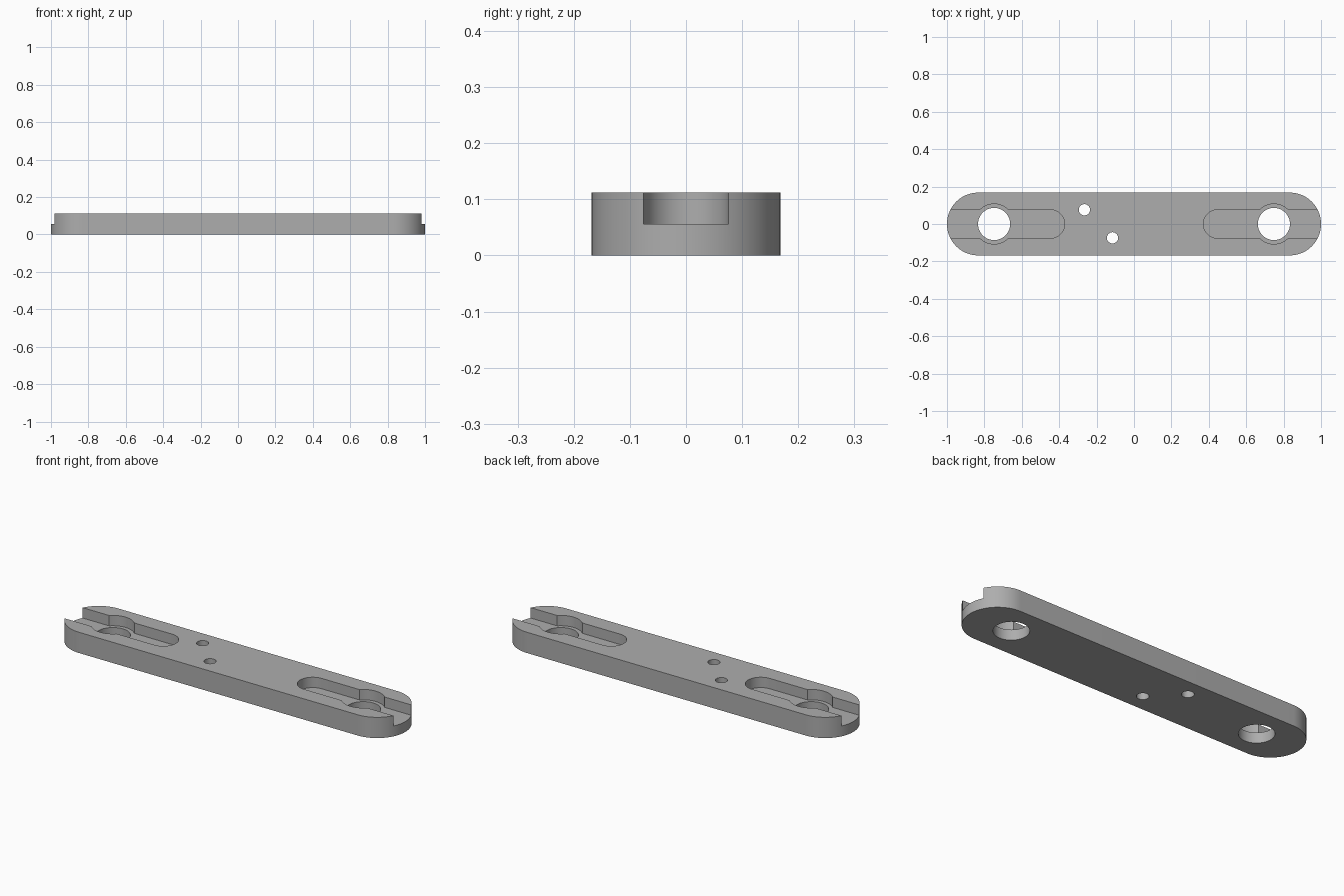
import bpy, bmesh, math

if "Cube" in bpy.data.objects:
    bpy.data.objects.remove(bpy.data.objects["Cube"], do_unlink=True)

HALF_W, HEIGHT, FLOOR = 0.168, 0.112, 0.056
SLOT_R, SLOT_X = 0.076, 0.447
BORE_X, BORE_R, HOLE_R, PIN_R = 0.748, 0.107, 0.086, 0.03

grey = bpy.data.materials.new("Plain grey")
grey.use_nodes = True
colour = (0.42, 0.42, 0.42, 1)
grey.diffuse_color = colour
grey.node_tree.nodes["Principled BSDF"].inputs["Base Color"].default_value = colour


def arc(cx, cy, r, start, end, steps):
    angles = [start + (end - start) * i / steps for i in range(steps + 1)]
    return [(cx + r * math.cos(a), cy + r * math.sin(a)) for a in angles]


def prism(name, outline, low, high):
    """Extrude a closed outline between two heights."""
    bm = bmesh.new()
    face = bm.faces.new([bm.verts.new((x, y, low)) for x, y in outline])
    top = bmesh.ops.extrude_face_region(bm, geom=[face])["geom"]
    moved = [v for v in top if isinstance(v, bmesh.types.BMVert)]
    bmesh.ops.translate(bm, verts=moved, vec=(0, 0, high - low))
    bmesh.ops.recalc_face_normals(bm, faces=bm.faces)
    mesh = bpy.data.meshes.new(name)
    bm.to_mesh(mesh)
    bm.free()
    mesh.materials.append(grey)
    obj = bpy.data.objects.new(name, mesh)
    bpy.context.collection.objects.link(obj)
    return obj


# Round-ended bar
quarter = math.pi / 2
end_x = 1 - HALF_W
bar = prism("slotted_bar",
            arc(end_x, 0, HALF_W, -quarter, quarter, 48)
            + arc(-end_x, 0, HALF_W, quarter, 3 * quarter, 48), 0, HEIGHT)

cutters = []

# Open-ended slot that widens around each large hole
a = math.asin(SLOT_R / BORE_R)
upper = [(1.2, SLOT_R)] + arc(BORE_X, 0, BORE_R, a, math.pi - a, 24)
lower = [(x, -y) for x, y in reversed(upper)]
keyhole = upper + arc(SLOT_X, 0, SLOT_R, quarter, 3 * quarter, 32) + lower
for side, name in ((1, "left"), (-1, "right")):
    cutters.append(prism(name + "_slot_cutter",
                         [(side * x, y) for x, y in keyhole], FLOOR, 0.3))

# Large end holes and small pin holes, all right through
for name, x, y, r in (("left_hole_cutter", BORE_X, 0, HOLE_R),
                      ("right_hole_cutter", -BORE_X, 0, HOLE_R),
                      ("back_pin_cutter", -0.265, 0.076, PIN_R),
                      ("front_pin_cutter", -0.115, -0.074, PIN_R)):
    cutters.append(prism(name, arc(x, y, r, 0, 2 * math.pi, 64)[:-1], -0.1, 0.3))

for cutter in cutters:
    mod = bar.modifiers.new(cutter.name, "BOOLEAN")
    mod.operation, mod.solver, mod.object = "DIFFERENCE", "EXACT", cutter

# Bake the cuts, then drop the cutters
result = bpy.data.meshes.new_from_object(
    bar.evaluated_get(bpy.context.evaluated_depsgraph_get()))
bar.modifiers.clear()
bar.data = result
for cutter in cutters:
    bpy.data.objects.remove(cutter, do_unlink=True)

bpy.ops.object.select_all(action="DESELECT")
bar.select_set(True)
bpy.context.view_layer.objects.active = bar
bpy.ops.object.shade_smooth_by_angle(angle=math.radians(30))
